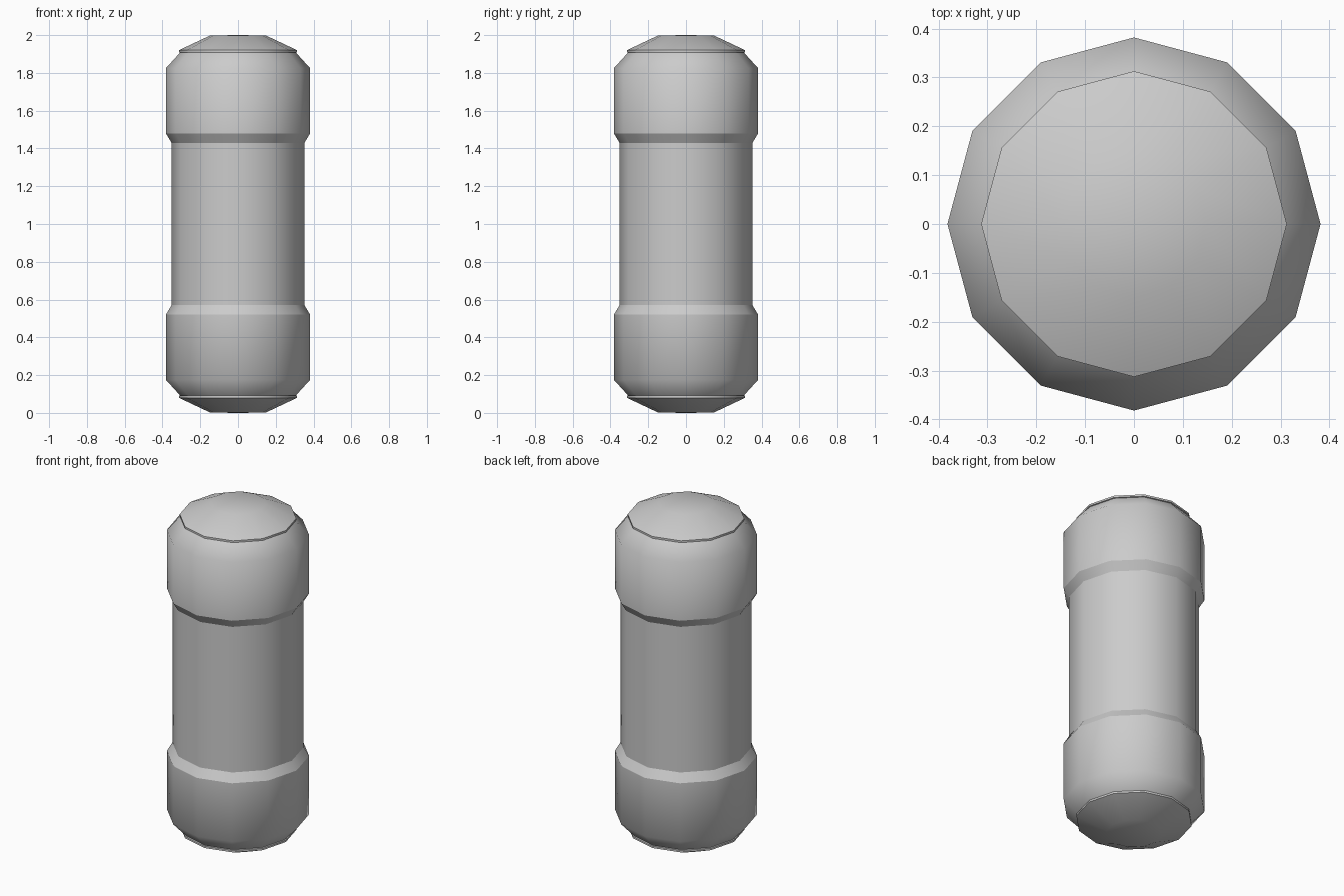
import bpy
import bmesh
import math

SIDES = 12

cube = bpy.data.objects.get("Cube")
if cube:
    bpy.data.objects.remove(cube, do_unlink=True)

grey = bpy.data.materials.new("light grey")
grey.use_nodes = True
colour = (0.6, 0.6, 0.6, 1)
grey.diffuse_color = colour
grey.node_tree.nodes["Principled BSDF"].inputs["Base Color"].default_value = colour


def lathe(name, profile, sharp_heights=(), flip=False):
    """Turn a bottom-to-top (radius, height) profile into a smooth 12-sided shell."""
    if flip:
        profile = [(r, 2 - z) for r, z in reversed(profile)]
        sharp_heights = [2 - z for z in sharp_heights]
    bm = bmesh.new()
    rings = []
    for r, z in profile:
        count = SIDES if r else 1
        angles = [math.tau * i / SIDES for i in range(count)]
        rings.append([bm.verts.new((r * math.cos(a), r * math.sin(a), z)) for a in angles])
    for low, high in zip(rings, rings[1:]):
        for i in range(SIDES):
            j = (i + 1) % SIDES
            corners = [low[i % len(low)], low[j % len(low)],
                       high[j % len(high)], high[i % len(high)]]
            bm.faces.new(dict.fromkeys(corners))
    for face in bm.faces:
        face.smooth = True
    # Keep the chosen rings crisp
    for edge in bm.edges:
        a, b = (v.co.z for v in edge.verts)
        if abs(a - b) < 1e-5 and any(abs(a - h) < 1e-5 for h in sharp_heights):
            edge.smooth = False
    mesh = bpy.data.meshes.new(name)
    bm.to_mesh(mesh)
    bm.free()
    mesh.materials.append(grey)
    obj = bpy.data.objects.new(name, mesh)
    bpy.context.collection.objects.link(obj)
    return obj


# Slim middle tube
lathe("middle_tube", [(0.352, 0.57), (0.352, 1.43)])

# Matching end collars and domed caps
for end, flip in (("upper", False), ("lower", True)):
    lathe(end + "_collar",
          [(0.352, 1.43), (0.382, 1.48), (0.382, 1.825), (0.307, 1.907)],
          [1.48], flip)
    lathe(end + "_cap",
          [(0.307, 1.907), (0.313, 1.909), (0.313, 1.92), (0.148, 1.998), (0, 2)],
          [1.909, 1.92], flip)
